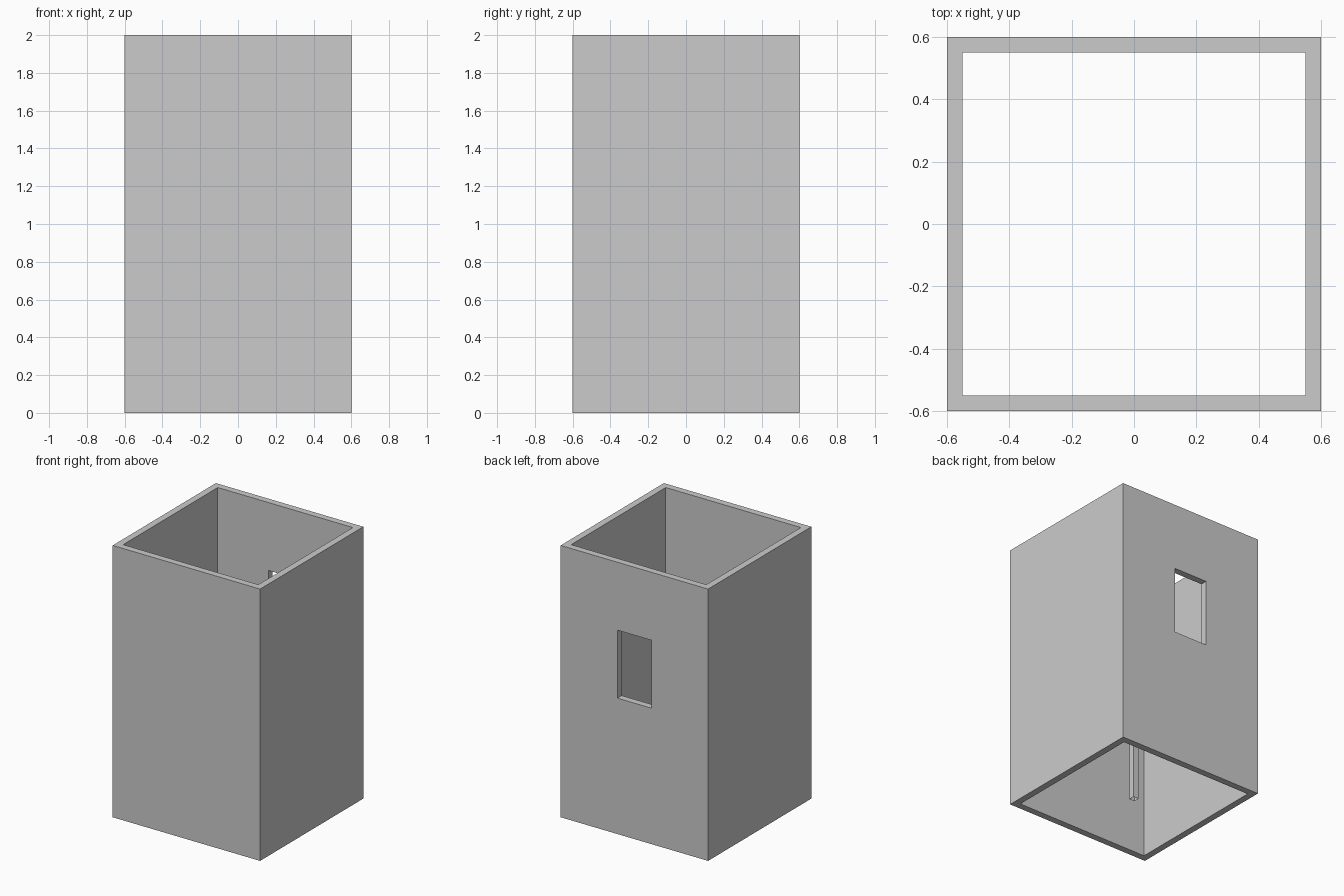
import bpy, bmesh

if "Cube" in bpy.data.objects:
    bpy.data.objects.remove(bpy.data.objects["Cube"])

HALF, WALL, HEIGHT = 0.6, 0.05, 2.0


def square_ring(bm, half, z):
    return [bm.verts.new((x * half, y * half, z))
            for x, y in ((-1, -1), (1, -1), (1, 1), (-1, 1))]


def bridge(bm, a, b):
    for i in range(4):
        j = (i + 1) % 4
        bm.faces.new((a[i], a[j], b[j], b[i]))


def finish(bm, name):
    bmesh.ops.recalc_face_normals(bm, faces=bm.faces)
    mesh = bpy.data.meshes.new(name)
    bm.to_mesh(mesh)
    bm.free()
    obj = bpy.data.objects.new(name, mesh)
    bpy.context.collection.objects.link(obj)
    return obj


# Square tower shell, open at top and bottom
bm = bmesh.new()
rings = [square_ring(bm, h, z) for h, z in
         ((HALF, 0), (HALF, HEIGHT), (HALF - WALL, HEIGHT), (HALF - WALL, 0))]
for i in range(4):
    bridge(bm, rings[i], rings[(i + 1) % 4])
walls = finish(bm, "tower_walls")

# Window opening in the back wall
bpy.ops.mesh.primitive_cube_add(size=1, location=(0, HALF - WALL / 2, 1.25))
cutter = bpy.context.object
cutter.name = "window_cutter"
cutter.scale = (0.277, 0.2, 0.5)
cutter.hide_render = True
cutter.hide_set(True)
cut = walls.modifiers.new("window", 'BOOLEAN')
cut.operation = 'DIFFERENCE'
cut.solver = 'EXACT'
cut.object = cutter

# Slim open-ended post standing in the centre of the floor
bm = bmesh.new()
bridge(bm, square_ring(bm, 0.023, 0), square_ring(bm, 0.023, 1.0))
finish(bm, "centre_post")
